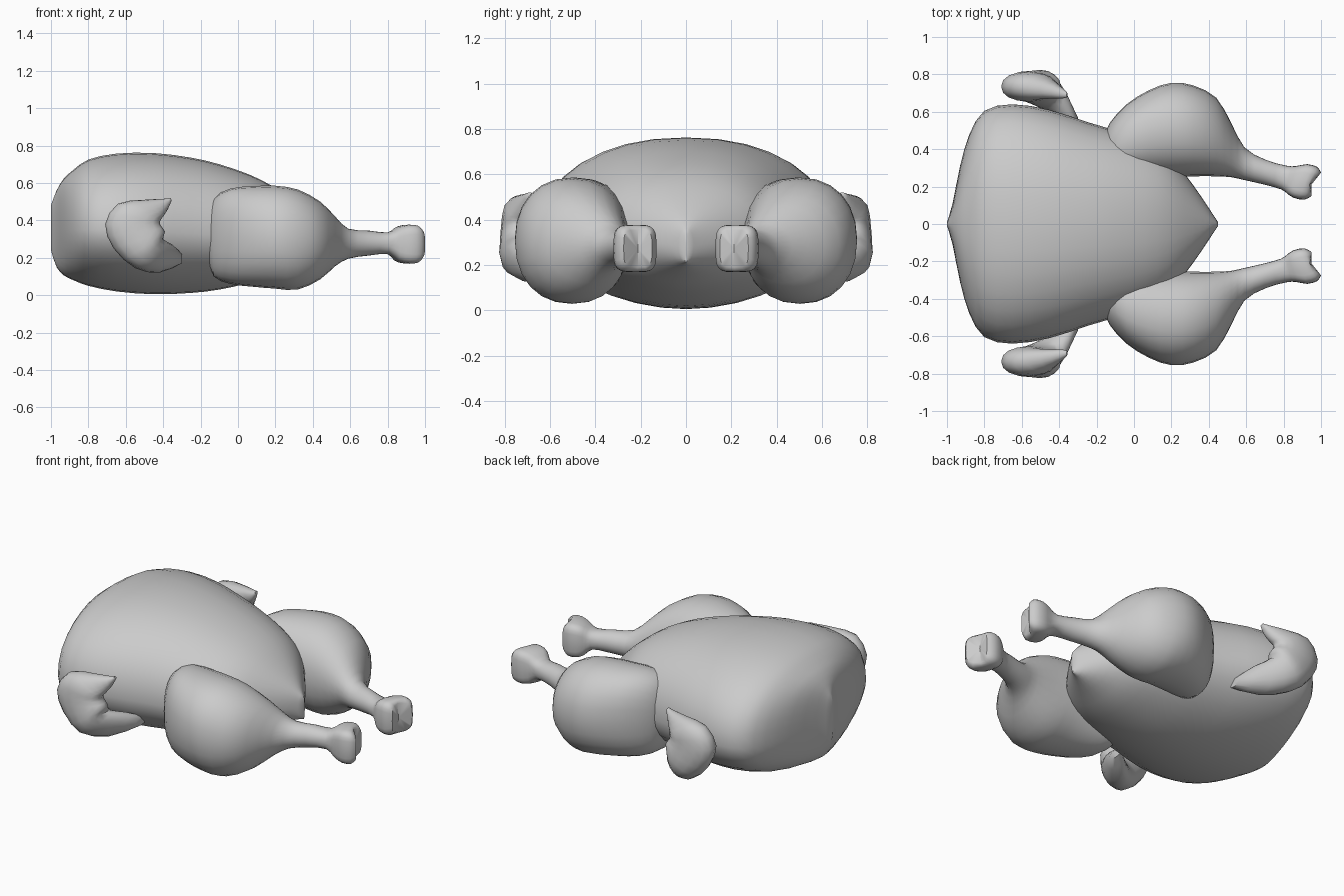
import bpy, bmesh
from math import cos, sin, tau

if "Cube" in bpy.data.objects:
    bpy.data.objects.remove(bpy.data.objects["Cube"])


def power(v, n):
    return abs(v) ** (2 / n) * (1 if v > 0 else -1)


def smooth_rows(rows, steps):
    """Catmull-Rom interpolation between parameter rows."""
    out = []
    for i in range(len(rows) - 1):
        a, b, c, d = (rows[max(0, min(len(rows) - 1, i + k))] for k in (-1, 0, 1, 2))
        for s in range(steps):
            t = s / steps
            out.append([0.5 * (2 * q + (r - p) * t + (2 * p - 5 * q + 4 * r - w) * t * t
                               + (3 * q - p - 3 * r + w) * t ** 3)
                        for p, q, r, w in zip(a, b, c, d)])
    out.append(list(rows[-1]))
    return out


def loft(name, rows, ring, sides=24, steps=2, mirror=False):
    """Skin rings of points made by ring(row, angle)."""
    bm = bmesh.new()
    rings = [[bm.verts.new(ring(r, tau * k / sides)) for k in range(sides)]
             for r in smooth_rows(rows, steps)]
    for a, b in zip(rings, rings[1:]):
        for k in range(sides):
            j = (k + 1) % sides
            bm.faces.new((a[k], a[j], b[j], b[k]))
    for end in (rings[0], rings[-1]):
        mid = [sum(v.co[i] for v in end) / sides for i in range(3)]
        if name == "leg" and end is rings[-1]:
            mid[0] = 0.95
        c = bm.verts.new(mid)
        for k in range(sides):
            bm.faces.new((end[k], end[(k + 1) % sides], c))
    bmesh.ops.recalc_face_normals(bm, faces=bm.faces)
    me = bpy.data.meshes.new(name)
    bm.to_mesh(me)
    bm.free()
    ob = bpy.data.objects.new(name, me)
    bpy.context.collection.objects.link(ob)
    if mirror:
        m = ob.modifiers.new("both_sides", "MIRROR")
        m.use_axis = (False, True, False)
    bpy.ops.object.select_all(action="DESELECT")
    bpy.context.view_layer.objects.active = ob
    ob.select_set(True)
    bpy.ops.object.shade_smooth_by_angle(angle=0.9)
    return ob


# Body: x, half width, bottom z, top z, height of widest line
body = [(-1.0, .01, .24, .48, .35), (-.97, .11, .15, .56, .35), (-.93, .31, .105, .625, .35),
        (-.88, .48, .08, .67, .35), (-.80, .605, .05, .725, .35), (-.65, .64, .02, .757, .35),
        (-.45, .61, .005, .76, .34), (-.25, .545, .012, .735, .33), (-.10, .50, .03, .70, .32),
        (.06, .44, .065, .645, .32), (.18, .37, .10, .585, .32), (.27, .27, .14, .52, .31),
        (.35, .16, .175, .45, .30), (.41, .07, .20, .39, .29), (.45, .01, .21, .34, .28)]


def body_ring(r, a):
    x, w, z0, z1, zm = r
    up = sin(a) >= 0
    n = 2.2 if up else 1.9
    return (x, w * power(cos(a), n),
            zm + (z1 - zm if up else zm - z0) * power(sin(a), n))


loft("body", body, body_ring, sides=32)

# Leg: x, inner y, outer y, bottom z, top z, squareness, skew, cleft depth
leg = [(-.16, .25, .47, .20, .44, 2.3, 0, 0), (-.13, .25, .54, .10, .52, 2.4, 0, 0),
       (-.04, .25, .64, .06, .57, 2.4, 0, 0), (.08, .25, .715, .045, .583, 2.3, 0, 0),
       (.20, .25, .755, .035, .585, 2.2, 0, 0), (.32, .255, .74, .03, .565, 2.2, 0, 0),
       (.44, .255, .675, .085, .50, 2.1, 0, 0), (.52, .25, .54, .155, .42, 2, 0, 0),
       (.59, .235, .41, .195, .355, 2, 0, 0), (.70, .21, .345, .212, .345, 2, 0, 0),
       (.80, .185, .312, .22, .335, 2.3, .2, 0), (.845, .16, .31, .185, .36, 3.5, .3, 0),
       (.89, .14, .32, .17, .375, 4, .4, 0), (.945, .13, .305, .17, .375, 4, .4, .01),
       (.975, .15, .275, .19, .355, 4, .4, .035)]


def leg_ring(r, a):
    x, y0, y1, z0, z1, n, skew, cleft = r
    u, v = power(cos(a), n), power(sin(a), n)
    h = (y1 - y0) / 2
    return (x + skew * h * u - cleft * (1 - abs(u)),
            (y0 + y1) / 2 + h * u, (z0 + z1) / 2 + (z1 - z0) / 2 * v)


loft("leg", leg, leg_ring, mirror=True)

# Folded wing: outer edge x z, inner edge x z, centre y, half thickness
wing = [(-.30, .17, -.30, .22, .52, .05), (-.42, .12, -.35, .27, .63, .09),
        (-.55, .145, -.40, .30, .715, .10), (-.665, .25, -.39, .34, .735, .086),
        (-.71, .38, -.415, .375, .735, .08), (-.64, .49, -.415, .40, .735, .07),
        (-.50, .51, -.40, .42, .72, .05), (-.40, .515, -.375, .46, .70, .03),
        (-.36, .52, -.355, .505, .69, .012)]


def wing_ring(r, a):
    x0, z0, x1, z1, y, h = r
    t = (1 - power(cos(a), 2.2)) / 2
    return (x0 + (x1 - x0) * t, y + h * power(sin(a), 2.2), z0 + (z1 - z0) * t)


loft("wing", wing, wing_ring, sides=16, mirror=True)
